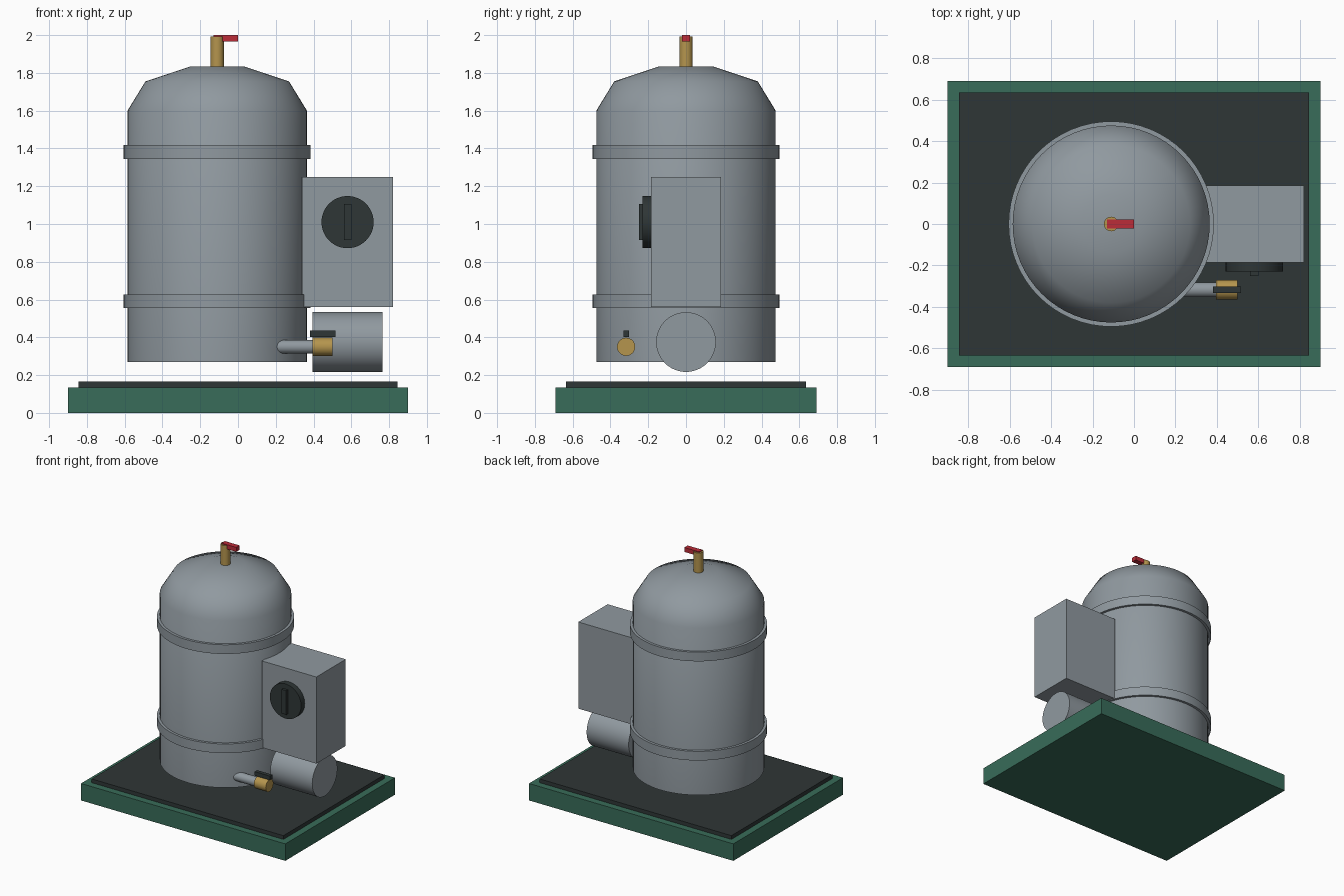
import bpy, bmesh, math
from mathutils import Matrix, Vector

if "Cube" in bpy.data.objects:
    bpy.data.objects.remove(bpy.data.objects["Cube"])


def material(name, rgb):
    m = bpy.data.materials.new(name)
    m.use_nodes = True
    m.diffuse_color = (*rgb, 1)
    m.node_tree.nodes["Principled BSDF"].inputs["Base Color"].default_value = (*rgb, 1)
    return m


steel = material("steel_grey", (0.28, 0.32, 0.35))
green = material("base_green", (0.04, 0.15, 0.10))
dark = material("dark_rubber", (0.028, 0.037, 0.037))
brass = material("brass", (0.46, 0.30, 0.075))
red = material("handle_red", (0.50, 0.025, 0.04))


def finish(name, bm, mat, smooth_angle=None):
    bmesh.ops.recalc_face_normals(bm, faces=bm.faces)
    mesh = bpy.data.meshes.new(name)
    bm.to_mesh(mesh)
    bm.free()
    obj = bpy.data.objects.new(name, mesh)
    bpy.context.collection.objects.link(obj)
    mesh.materials.append(mat)
    if smooth_angle:
        bpy.ops.object.select_all(action="DESELECT")
        obj.select_set(True)
        bpy.context.view_layer.objects.active = obj
        bpy.ops.object.shade_smooth_by_angle(angle=math.radians(smooth_angle))
    return obj


def box(name, low, high, mat):
    low, high = Vector(low), Vector(high)
    bm = bmesh.new()
    bmesh.ops.create_cube(bm, size=1, matrix=Matrix.Translation((low + high) / 2)
                          @ Matrix.Diagonal((*(high - low), 1)))
    return finish(name, bm, mat)


def rod(name, start, end, radius, mat, sides=48):
    start, end = Vector(start), Vector(end)
    axis = end - start
    bm = bmesh.new()
    bmesh.ops.create_cone(
        bm, cap_ends=True, segments=sides, radius1=radius, radius2=radius, depth=axis.length,
        matrix=Matrix.Translation((start + end) / 2) @ axis.to_track_quat("Z", "Y").to_matrix().to_4x4())
    return finish(name, bm, mat, 40)


def lathe(name, profile, x, mat, angle, closed=False, sides=64):
    bm = bmesh.new()
    verts = [bm.verts.new((x + r, 0, z)) for r, z in profile]
    pairs = list(zip(verts, verts[1:] + verts[:1])) if closed else list(zip(verts, verts[1:]))
    edges = [bm.edges.new(p) for p in pairs]
    bmesh.ops.spin(bm, geom=verts + edges, cent=(x, 0, 0), axis=(0, 0, 1),
                   angle=math.tau, steps=sides, use_merge=True)
    bmesh.ops.remove_doubles(bm, verts=bm.verts, dist=1e-4)
    return finish(name, bm, mat, angle)


# Base plinth with its rubber mat
box("base_plinth", (-0.9, -0.69, 0), (0.9, 0.69, 0.135), green)
box("base_mat", (-0.845, -0.635, 0.135), (0.845, 0.635, 0.165), dark)

# Domed pressure tank and its two bands
tank_x = -0.11
lathe("tank", [(0, 0.27), (0.475, 0.27), (0.475, 1.6), (0.38, 1.755), (0.14, 1.835), (0, 1.835)],
      tank_x, steel, 50)
for name, z in (("lower_band", 0.555), ("upper_band", 1.345)):
    lathe(name, [(0.47, z), (0.495, z), (0.495, z + 0.073), (0.47, z + 0.073)],
          tank_x, steel, 40, closed=True)

# Top relief valve
rod("top_valve_stem", (tank_x, 0, 1.82), (tank_x, 0, 1.993), 0.035, brass)
box("top_valve_handle", (-0.13, -0.021, 1.965), (0, 0.021, 2.0), red)

# Control box with rotary dial
box("control_box", (0.34, -0.185, 0.56), (0.82, 0.185, 1.25), steel)
rod("dial", (0.58, -0.18, 1.01), (0.58, -0.23, 1.01), 0.138, dark)
box("dial_grip", (0.56, -0.25, 0.915), (0.60, -0.225, 1.107), dark)

# Motor under the control box
rod("motor", (0.395, 0, 0.375), (0.765, 0, 0.375), 0.158, steel, 64)

# Drain pipe and tap
pipe_y, pipe_z = -0.317, 0.35
rod("drain_pipe", (0.14, pipe_y, pipe_z), (0.41, pipe_y, pipe_z), 0.036, steel, 32)
rod("drain_tap", (0.395, pipe_y, pipe_z), (0.50, pipe_y, pipe_z), 0.048, brass, 32)
box("drain_lever", (0.38, pipe_y - 0.015, 0.403), (0.515, pipe_y + 0.015, 0.435), dark)
